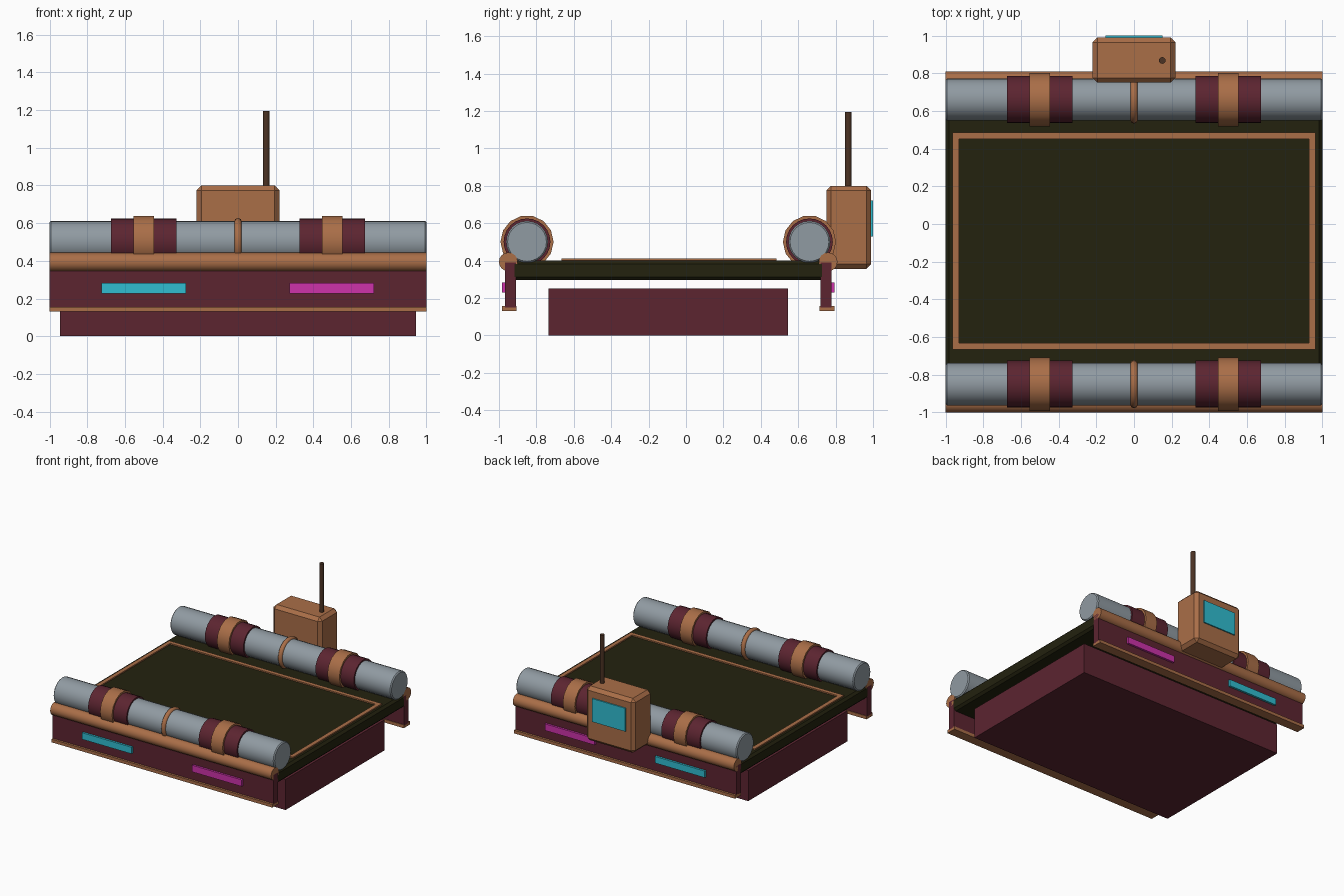
import bpy
import math
from mathutils import Vector

cube = bpy.data.objects.get("Cube")
if cube:
    bpy.data.objects.remove(cube, do_unlink=True)


def material(name, rgb):
    m = bpy.data.materials.new(name)
    m.use_nodes = True
    m.diffuse_color = (*rgb, 1)
    m.node_tree.nodes["Principled BSDF"].inputs["Base Color"].default_value = (*rgb, 1)
    return m


COPPER = material("copper", (0.40, 0.156, 0.064))
MAROON = material("maroon", (0.107, 0.018, 0.030))
STEEL = material("steel grey", (0.28, 0.325, 0.36))
OLIVE = material("dark olive", (0.017, 0.016, 0.0045))
CYAN = material("cyan", (0.03, 0.51, 0.64))
MAGENTA = material("magenta", (0.61, 0.032, 0.40))
BROWN = material("dark brown", (0.07, 0.032, 0.017))


def finish(name, mat, bevel=0.0):
    ob = bpy.context.object
    ob.name = ob.data.name = name
    ob.data.materials.append(mat)
    if bevel:
        mod = ob.modifiers.new("Bevel", "BEVEL")
        mod.width = bevel
        mod.segments = 1
    return ob


def box(name, mat, low, high, bevel=0.0):
    low, high = Vector(low), Vector(high)
    bpy.ops.mesh.primitive_cube_add(size=1, location=(low + high) / 2)
    bpy.context.object.scale = high - low
    bpy.ops.object.transform_apply(location=False, rotation=False, scale=True)
    return finish(name, mat, bevel)


def rod(name, mat, x0, x1, y, z, radius, sides=24, bevel=0.0):
    """Smooth cylinder lying along x."""
    bpy.ops.mesh.primitive_cylinder_add(
        vertices=sides, radius=radius, depth=x1 - x0,
        location=((x0 + x1) / 2, y, z), rotation=(0, math.pi / 2, 0))
    bpy.ops.object.shade_smooth_by_angle(angle=math.radians(40))
    return finish(name, mat, bevel)


# Platform: lower body, deck slab and its raised border
box("lower_body", MAROON, (-0.945, -0.735, 0), (0.945, 0.545, 0.25))
box("deck", OLIVE, (-1, -0.935, 0.295), (1, 0.745, 0.40), 0.018)
X, Y0, Y1, W = 0.963, -0.665, 0.485, 0.034
for side, s in (("left", 1), ("right", -1)):
    edges = sorted((s * X, s * (X - W)))
    box(f"deck_border_{side}", COPPER, (edges[0], Y0, 0.39), (edges[1], Y1, 0.41))
box("deck_border_front", COPPER, (W - X, Y0, 0.39), (X - W, Y0 + W, 0.41))
box("deck_border_back", COPPER, (W - X, Y1 - W, 0.39), (X - W, Y1, 0.41))

# Front and back edges, mirrored about the deck's middle
MID = -0.095
for side, s in (("front", -1), ("back", 1)):
    def slab(name, mat, x0, x1, near, far, z0, z1):
        a, b = sorted((MID + s * near, MID + s * far))
        box(f"{side}_{name}", mat, (x0, a, z0), (x1, b, z1))

    slab("skirt", MAROON, -1, 1, 0.815, 0.872, 0.15, 0.39)
    slab("skirt_lip", COPPER, -1, 1, 0.81, 0.89, 0.13, 0.156)
    slab("cyan_light", CYAN, -0.725, -0.275, 0.87, 0.889, 0.228, 0.282)
    slab("magenta_light", MAGENTA, 0.272, 0.722, 0.87, 0.889, 0.228, 0.282)
    rod(f"{side}_rail", COPPER, -1, 1, MID + s * 0.855, 0.393, 0.05, 16)

    # Roller tube with sleeves, clamp bands and a centre ring
    y = MID + s * 0.755
    rod(f"{side}_tube", STEEL, -1, 1, y, 0.50, 0.112, 24, 0.008)
    for label, x in (("right", -0.5), ("left", 0.5)):
        rod(f"{side}_{label}_sleeve", MAROON, x - 0.174, x + 0.174, y, 0.50, 0.125)
        rod(f"{side}_{label}_band", COPPER, x - 0.054, x + 0.054, y, 0.50, 0.142, 14)
    bpy.ops.mesh.primitive_torus_add(
        major_segments=24, minor_segments=8, major_radius=0.108, minor_radius=0.02,
        location=(0, y, 0.50), rotation=(0, math.pi / 2, 0))
    bpy.ops.object.shade_smooth()
    finish(f"{side}_centre_ring", COPPER)

# Control box with screen and antenna
box("control_box", COPPER, (-0.22, 0.75, 0.355), (0.22, 0.99, 0.80), 0.026)
box("control_screen", CYAN, (-0.15, 0.98, 0.53), (0.15, 1.0, 0.72))
bpy.ops.mesh.primitive_cylinder_add(vertices=12, radius=0.018, depth=0.42,
                                    location=(0.15, 0.868, 0.985))
bpy.ops.object.shade_smooth_by_angle(angle=math.radians(40))
finish("antenna", BROWN)
